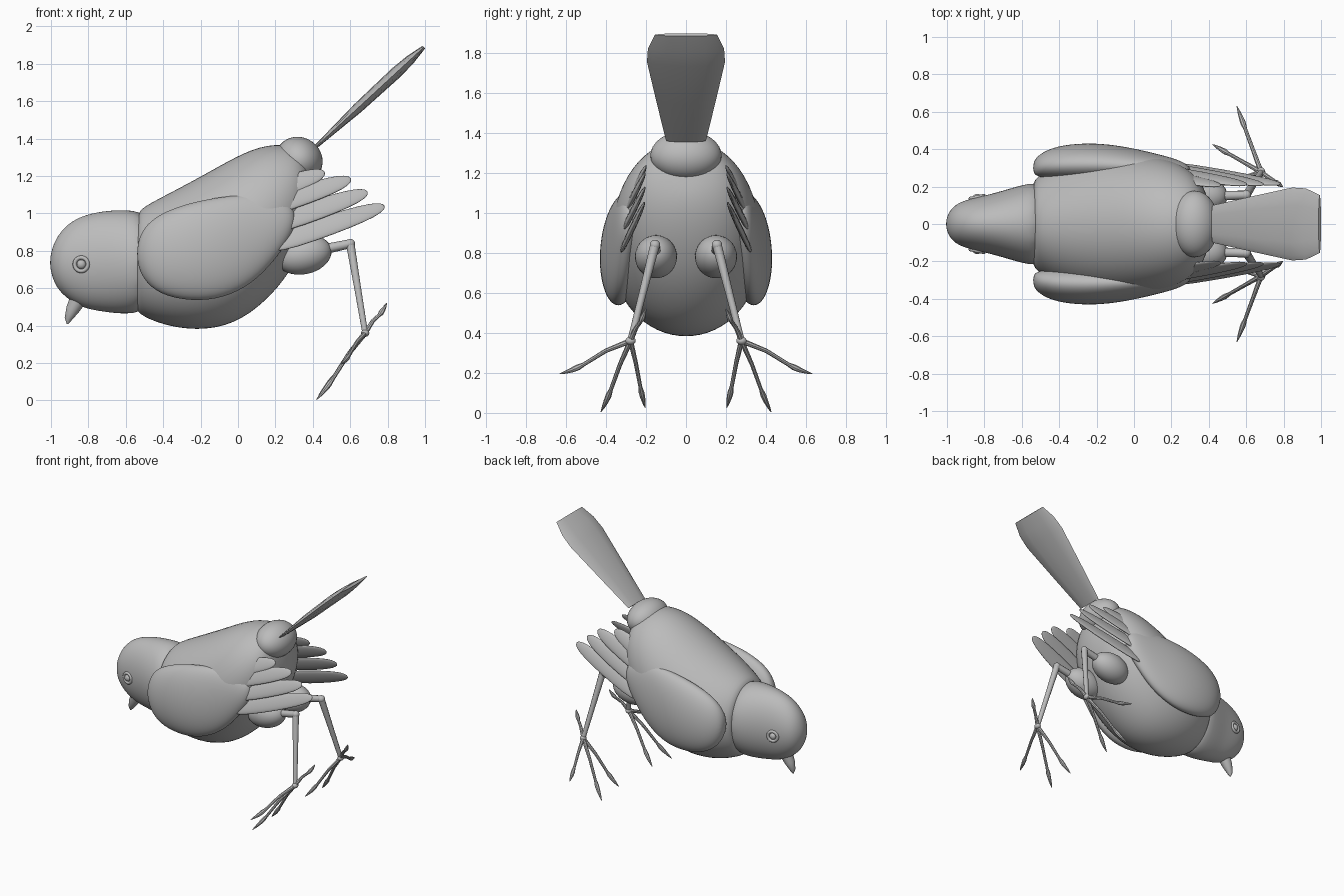
import bpy, bmesh, math
from mathutils import Vector as V

old = bpy.data.objects.get("Cube")
if old:
    bpy.data.objects.remove(old, do_unlink=True)

grey = bpy.data.materials.new("plain grey")
grey.use_nodes = True
colour = (0.5, 0.5, 0.5, 1)
grey.diffuse_color = colour
grey.node_tree.nodes["Principled BSDF"].inputs["Base Color"].default_value = colour


def finish(name, bm, levels=0, angle=40):
    bmesh.ops.recalc_face_normals(bm, faces=bm.faces)
    mesh = bpy.data.meshes.new(name)
    bm.to_mesh(mesh)
    bm.free()
    mesh.materials.append(grey)
    ob = bpy.data.objects.new(name, mesh)
    bpy.context.collection.objects.link(ob)
    if levels:
        mod = ob.modifiers.new("smooth", 'SUBSURF')
        mod.levels = mod.render_levels = levels
    bpy.ops.object.select_all(action='DESELECT')
    ob.select_set(True)
    bpy.context.view_layer.objects.active = ob
    if levels:
        bpy.ops.object.shade_smooth()
    else:
        bpy.ops.object.shade_smooth_by_angle(angle=math.radians(angle))
    return ob


def loft(name, rings, sides=16, levels=2):
    """Skin elliptical rings given as (centre, half axis, half axis)."""
    bm = bmesh.new()
    loops = []
    # Subdivision pulls rings inward, so widen them to keep the given size
    grow = 3 / (2 + math.cos(2 * math.pi / sides)) if levels else 1
    for c, u, v in rings:
        turns = [2 * math.pi * i / sides for i in range(sides)]
        loops.append([bm.verts.new(V(c) + grow * (V(u) * math.cos(t) + V(v) * math.sin(t))) for t in turns])
    for a, b in zip(loops, loops[1:]):
        for i in range(sides):
            j = (i + 1) % sides
            bm.faces.new((a[i], a[j], b[j], b[i]))
    bm.faces.new(loops[0])
    bm.faces.new(loops[-1])
    return finish(name, bm, levels)


def sections(name, rows):
    """Loft from rows of top x, top z, bottom x, bottom z, half width."""
    rings = []
    for tx, tz, bx, bz, w in rows:
        top, low = V((tx, 0, tz)), V((bx, 0, bz))
        rings.append(((top + low) / 2, (top - low) / 2, (0, w, 0)))
    return loft(name, rings)


def tube(name, points, radii, sides=10):
    pts = [V(p) for p in points]
    rings = []
    for i, p in enumerate(pts):
        d = pts[min(i + 1, len(pts) - 1)] - pts[max(i - 1, 0)]
        u = d.cross(V((0.3, 1, 0.1))).normalized()
        v = d.cross(u).normalized()
        rings.append((p, u * radii[i], v * radii[i]))
    return loft(name, rings, sides, 0)


def ball(name, centre, size, tilt=0):
    bm = bmesh.new()
    bmesh.ops.create_uvsphere(bm, u_segments=32, v_segments=20, radius=1)
    ob = finish(name, bm, angle=60)
    ob.location, ob.scale, ob.rotation_euler = centre, size, (0, tilt, 0)
    return ob


# Body and head
sections("body", [
    (-.54, .98, -.55, .51, .20), (-.525, 1.025, -.54, .465, .245),
    (-.40, 1.09, -.41, .405, .325), (-.2, 1.195, -.22, .372, .378),
    (0, 1.31, -.02, .405, .38), (.12, 1.357, .15, .53, .36),
    (.22, 1.37, .28, .685, .32), (.32, 1.355, .37, .87, .25),
    (.37, 1.30, .41, 1.02, .15), (.39, 1.22, .41, 1.12, .04)])
sections("head", [
    (-1.005, .76, -1.005, .71, .02), (-.99, .83, -.985, .63, .07),
    (-.95, .905, -.94, .565, .113), (-.87, .975, -.84, .495, .140),
    (-.75, 1.01, -.72, .475, .166), (-.6, 1.022, -.6, .46, .21),
    (-.45, 1.0, -.45, .48, .235)])
tube("beak", [(-.825, 0, .61), (-.853, 0, .545), (-.885, 0, .485), (-.908, 0, .435), (-.912, 0, .408)],
     [.06, .047, .036, .020, .004], 16)

# Rump and tail
ball("rump", (.325, 0, 1.285), (.13, .178, .122), math.radians(35))
along, up = V((.735, 0, .678)), V((-.678, 0, .735))
tail = [(0, .10, .010), (.3, .15, .028), (.58, .195, .032), (.68, .19, .026), (.78, .155, .010)]
loft("tail", [(V((.42, 0, 1.36)) + along * s, (0, w, 0), up * t) for s, w, t in tail], 12, 0)

for side, s in (("left", 1), ("right", -1)):
    # Wing shell, hugging the flank and closing inward at the rear
    wing = [(-.54, .83, .74, .30, .03), (-.51, .92, .65, .312, .06), (-.42, 1.0, .565, .325, .092),
            (-.25, 1.06, .53, .33, .105), (-.08, 1.09, .545, .325, .095), (.08, 1.105, .625, .31, .075),
            (.2, 1.085, .755, .297, .058), (.28, 1.045, .87, .285, .04), (.305, 1.0, .94, .275, .015)]
    loft(side + "_wing", [((x, s * y, (t + b) / 2), (0, -s * .02 * (t - b), (t - b) / 2), (0, s * w, 0))
                          for x, t, b, y, w in wing])

    # Fanned flight feathers
    feathers = [((0, 1.06), (.465, 1.22), .29, .205), ((.08, 1.01), (.605, 1.185), .30, .21),
                ((.13, .92), (.695, 1.115), .31, .21), ((.16, .825), (.785, 1.04), .315, .212)]
    for n, (a, b, ya, yb) in enumerate(feathers):
        start, end = V((a[0], s * ya, a[1])), V((b[0], s * yb, b[1]))
        d = (end - start).normalized()
        across = d.cross(V((0, s, 0))).normalized()
        across.y = -s * .4 * across.z
        shape = [(0, .04), (.2, .056), (.55, .055), (.82, .045), (.95, .03), (1, .010)]
        loft(f"{side}_feather_{n + 1}", [(start.lerp(end, f), across * w, V((0, s * w * .3, 0)))
                                         for f, w in shape], 12, 1)

    # Thigh, shank and toes
    ball(side + "_thigh", (.35, s * .15, .78), (.152, .105, .105), math.radians(-12))
    knee, ankle = V((.6, s * .155, .838)), V((.68, s * .277, .36))
    tube(side + "_upper_leg", [(.42, s * .15, .80), knee], [.028, .024])
    tube(side + "_shank", [knee, knee.lerp(ankle, .5), ankle], [.024, .019, .016])
    ball(side + "_knee", knee, (.026, .026, .026))
    ball(side + "_ankle", ankle, (.022, .026, .02))
    tips = {"outer": (.55, .63, .195), "middle": (.42, .425, .005),
            "inner": (.43, .203, .025), "back": (.795, .2, .52)}
    for toe, (x, y, z) in tips.items():
        tip = V((x, s * y, z))
        steps = [0, .35, .66, .74, .82, .92, 1]
        path = [ankle.lerp(tip, f) + V((0, 0, .010 * math.sin(f * math.pi * 2))) for f in steps]
        tube(f"{side}_{toe}_toe", path, [.014, .011, .010, .015, .013, .008, .002], 8)

    # Eye with a raised lid ring
    eye = V((-.838, s * .143, .728))
    ball(side + "_eye", eye, (.024, .018, .024))
    bpy.ops.mesh.primitive_torus_add(location=eye, rotation=(math.pi / 2, 0, s * .2), major_radius=.036,
                                     minor_radius=.011, major_segments=32, minor_segments=10)
    lid = bpy.context.object
    lid.name = side + "_eyelid"
    lid.data.materials.append(grey)
    bpy.ops.object.shade_smooth_by_angle(angle=math.radians(60))
